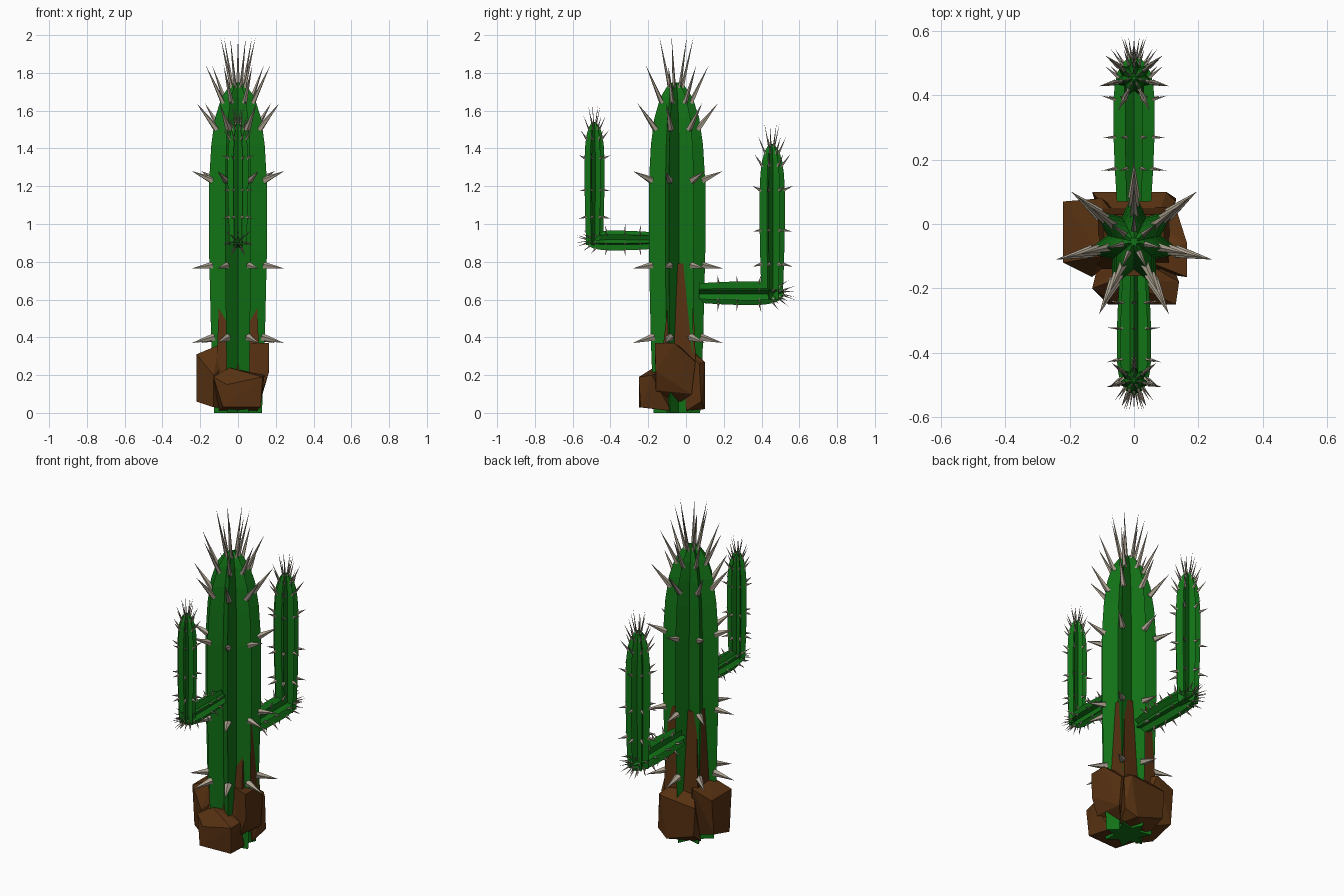
import bpy
import bmesh
from math import cos, sin, pi, radians
from mathutils import Matrix, Vector

cube = bpy.data.objects.get("Cube")
if cube:
    bpy.data.objects.remove(cube, do_unlink=True)


def material(name, colour):
    mat = bpy.data.materials.new(name)
    mat.use_nodes = True
    mat.diffuse_color = (*colour, 1)
    mat.node_tree.nodes["Principled BSDF"].inputs["Base Color"].default_value = (*colour, 1)
    return mat


GREEN = material("cactus green", (0.006, 0.17, 0.008))
BROWN = material("earth brown", (0.095, 0.031, 0.006))
BONE = material("spine beige", (0.40, 0.35, 0.27))


def finish(name, bm, mat):
    bmesh.ops.recalc_face_normals(bm, faces=bm.faces)
    mesh = bpy.data.meshes.new(name)
    bm.to_mesh(mesh)
    bm.free()
    mesh.materials.append(mat)
    obj = bpy.data.objects.new(name, mesh)
    bpy.context.scene.collection.objects.link(obj)
    return obj


RIBS = 7
VALLEY = 0.55
# (rib radius, height) up the column
PROFILE = [(0.13, 0), (0.146, 0.4), (0.157, 0.85), (0.157, 1.22), (0.145, 1.42),
           (0.125, 1.56), (0.09, 1.67), (0.045, 1.735), (0.018, 1.75)]
# (base radius, base height, tip radius, tip height, thickness)
SPINES = [(0.13, 0.40, 0.25, 0.37, 0.022), (0.14, 0.78, 0.25, 0.765, 0.02),
          (0.14, 1.23, 0.25, 1.28, 0.02), (0.115, 1.50, 0.225, 1.64, 0.018),
          (0.08, 1.64, 0.175, 1.84, 0.014), (0.035, 1.72, 0.095, 1.99, 0.01)]


def polar(radius, angle, z):
    return Vector((radius * cos(angle), radius * sin(angle), z))


def column(name, matrix):
    """Star-section column with a row of spines up every rib."""
    bm = bmesh.new()
    rings = []
    for radius, z in PROFILE:
        rings.append([bm.verts.new(polar(radius * (VALLEY if i % 2 else 1),
                                         pi / 2 + i * pi / RIBS, z))
                      for i in range(2 * RIBS)])
    for low, high in zip(rings, rings[1:]):
        for i in range(2 * RIBS):
            j = (i + 1) % (2 * RIBS)
            bm.faces.new((low[i], low[j], high[j], high[i]))
    bm.faces.new(rings[0])
    bm.faces.new(rings[-1])
    bm.transform(matrix)
    finish(name, bm, GREEN)

    bm = bmesh.new()
    for k in range(RIBS):
        angle = pi / 2 + k * 2 * pi / RIBS
        for r0, z0, r1, z1, thick in SPINES:
            a, b = polar(r0, angle, z0), polar(r1, angle, z1)
            turn = (b - a).to_track_quat('Z', 'Y').to_matrix().to_4x4()
            bmesh.ops.create_cone(bm, cap_ends=True, segments=5, radius1=thick, radius2=0,
                                  depth=(b - a).length,
                                  matrix=Matrix.Translation((a + b) / 2) @ turn)
    bm.transform(matrix)
    finish(name + "_spines", bm, BONE)


def place(y, z, tilt, width, length):
    return (Matrix.Translation((0, y, z)) @ Matrix.Rotation(radians(tilt), 4, 'X')
            @ Matrix.Diagonal((width, width, length, 1)))


# Trunk and the two bent arms
column("trunk", place(-0.055, 0, 0, 1, 1))
column("back_arm_branch", place(0.07, 0.637, -90, 0.42, 0.257))
column("back_arm_upright", place(0.453, 0.6, 0, 0.45, 0.47))
column("front_arm_branch", place(-0.16, 0.91, 90, 0.35, 0.211))
column("front_arm_upright", place(-0.487, 0.89, 0, 0.355, 0.371))


def rock(name, points):
    bm = bmesh.new()
    for p in points:
        bm.verts.new(p)
    hull = bmesh.ops.convex_hull(bm, input=bm.verts)
    loose = [v for v in hull["geom_interior"] if isinstance(v, bmesh.types.BMVert)]
    bmesh.ops.delete(bm, geom=loose, context='VERTS')
    bmesh.ops.dissolve_limit(bm, angle_limit=radians(2), verts=bm.verts, edges=bm.edges)
    finish(name, bm, BROWN)


# Rocks around the foot
rock("left_rock", [(0.165, -0.165, 0.37), (0.165, -0.06, 0.37), (0.13, 0.05, 0.27),
                   (0.165, -0.16, 0.22), (0.13, -0.16, 0.12), (0.13, 0.03, 0.1),
                   (0, -0.1, 0.37), (0, 0.04, 0.3), (0.02, -0.08, 0.02)])
rock("right_rock", [(-0.22, 0.07, 0.31), (-0.22, -0.12, 0.31), (-0.22, 0.05, 0.1),
                    (-0.22, -0.1, 0.06), (-0.13, -0.165, 0.2), (-0.13, -0.14, 0.03),
                    (-0.1, 0.08, 0.35), (-0.1, -0.1, 0.36), (0, -0.05, 0.33), (0, 0, 0.02)])
rock("front_rock", [(-0.13, -0.2, 0.19), (-0.06, -0.25, 0.15), (-0.05, -0.17, 0.24),
                    (0.13, -0.25, 0.19), (0.14, -0.18, 0.2), (0.12, -0.24, 0.03),
                    (-0.08, -0.25, 0.03), (0.1, -0.08, 0.01), (-0.1, -0.08, 0.01),
                    (0, -0.1, 0.22)])
rock("back_rock", [(-0.13, 0.1, 0.25), (0.1, 0.1, 0.27), (0.13, 0.07, 0.26),
                   (0.13, 0.08, 0.06), (-0.12, 0.1, 0.08), (0.06, 0.1, 0.02),
                   (-0.1, 0, 0.01), (0.1, 0, 0.01), (-0.05, 0, 0.36), (0.06, -0.02, 0.35)])

# Tall earth core showing in the valleys between ribs
rock("earth_core", [(sx * x, y, z) for sx in (-1, 1) for x, y, z in (
    (0.115, 0.055, 0.2), (0.115, -0.14, 0.2), (0.094, 0.03, 0.79), (0.094, -0.07, 0.79))])
